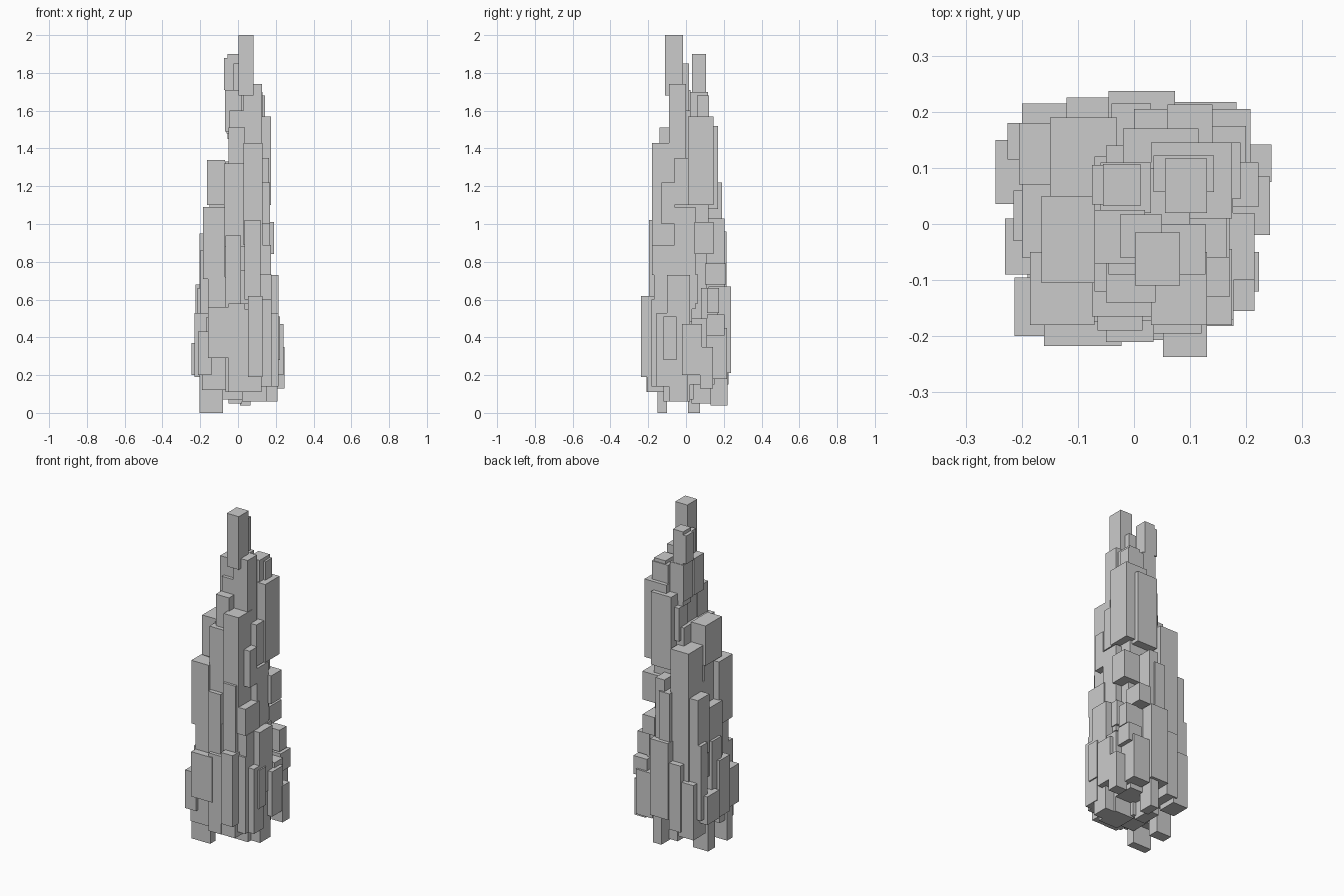
import bpy, bmesh, random
from mathutils import Vector


def blocks(name, specs):
    """One object made of separate boxes: x0, x1, y0, y1, z0, z1."""
    bm = bmesh.new()
    for x0, x1, y0, y1, z0, z1 in specs:
        lo, hi = Vector((x0, y0, z0)), Vector((x1, y1, z1))
        for v in bmesh.ops.create_cube(bm, size=1)["verts"]:
            v.co = (lo + hi) / 2 + v.co * (hi - lo)
    me = bpy.data.meshes.new(name)
    bm.to_mesh(me)
    bm.free()
    ob = bpy.data.objects.new(name, me)
    bpy.context.collection.objects.link(ob)
    return ob


# Stepped inner mass
blocks("core", [
    (-.16, .15, -.16, .15, .15, .50),
    (-.15, .13, -.14, .11, .45, 1.00),
    (-.07, .13, -.12, .12, .95, 1.33),
    (-.045, .10, -.09, .10, 1.30, 1.60),
])

# Pinnacles and the shafts that carry them
blocks("spire", [
    (.002, .082, -.11, -.015, 1.68, 2.00),
    (-.055, .012, .032, .107, 1.45, 1.90),
    (-.075, -.005, .035, .105, 1.71, 1.88),
    (-.025, .05, -.06, .017, 1.40, 1.85),
    (.03, .127, -.09, 0, 1.25, 1.74),
    (-.07, .02, -.07, .025, 1.49, 1.71),
    (-.06, .03, .02, .11, 1.48, 1.70),
    (.055, .13, .02, .117, 1.40, 1.70),
    (.035, .143, .057, .122, 1.45, 1.68),
])

# Upper tier
blocks("upper_tower", [
    (.03, .175, .01, .145, 1.10, 1.57),
    (-.02, .115, .08, .17, 1.08, 1.52),
    (-.05, .038, -.14, -.04, 1.08, 1.51),
    (-.05, .06, .05, .14, 1.25, 1.45),
    (.03, .13, -.18, -.05, .89, 1.43),
    (.08, .165, -.06, .06, 1.10, 1.35),
    (-.165, -.07, -.105, .05, 1.10, 1.34),
    (-.15, -.075, -.09, .04, .80, 1.15),
    (-.075, .04, -.165, -.06, .88, 1.32),
    (.10, .17, -.13, -.06, 1.00, 1.22),
    (-.15, -.03, .05, .19, .45, 1.22),
])

# Middle tier
blocks("middle_tower", [
    (-.185, -.07, -.18, -.05, .71, 1.09),
    (-.065, .015, -.19, -.09, .11, .94),
    (.035, .12, -.195, -.10, .60, 1.02),
    (.08, .19, .045, .145, .84, 1.01),
    (.06, .175, -.18, -.045, .73, .89),
    (.09, .17, -.06, .05, .55, 1.09),
    (-.205, -.12, .07, .18, .60, .95),
    (-.20, -.12, -.06, .07, .45, .86),
    (0, .06, .10, .205, .60, 1.03),
    (-.04, .03, .12, .215, .66, .96),
    (.08, .14, .08, .17, .45, .66),
    (.06, .14, .10, .213, .68, .79),
    (.12, .20, .11, .175, .53, .66),
    (.14, .215, -.10, .02, .35, .73),
    (.12, .177, -.17, -.09, .40, .73),
    (-.16, -.06, -.175, -.08, .56, .72),
])

# Lower front blocks
blocks("lower_front", [
    (.052, .13, -.237, -.10, .19, .62),
    (.03, .125, -.207, -.09, .11, .55),
    (-.16, -.022, -.217, -.10, .29, .56),
    (-.05, .035, -.21, -.08, .11, .58),
    (-.213, -.14, -.20, -.095, .20, .43),
    (.12, .177, -.182, -.08, .14, .60),
    (-.19, -.05, -.18, -.05, .12, .42),
    (-.205, -.08, -.15, -.10, 0, .30),
])

# Lower side blocks
blocks("lower_sides", [
    (.15, .242, -.02, .085, .20, .47),
    (.17, .245, .075, .142, .13, .35),
    (.13, .215, -.155, -.06, .14, .53),
    (.15, .223, -.12, -.05, .28, .51),
    (.11, .21, -.09, .01, .06, .40),
    (.14, .222, .03, .11, .33, .50),
    (-.23, -.14, -.09, .01, .19, .53),
    (-.247, -.15, .036, .15, .20, .37),
    (-.225, -.15, .115, .18, .23, .68),
    (-.215, -.14, -.03, .06, .33, .66),
    (-.20, -.10, .01, .075, 0, .25),
])

# Lower back blocks
blocks("lower_back", [
    (-.045, .073, .12, .237, .21, .67),
    (.073, .183, .10, .217, .18, .45),
    (.118, .208, .11, .205, .41, .52),
    (-.12, -.045, .12, .225, .15, .55),
    (-.20, -.10, .10, .215, .12, .45),
    (.01, .065, .13, .22, .04, .25),
    (-.05, .02, .03, .15, .05, .30),
    (.02, .15, -.12, .02, .06, .30),
    (-.08, .04, -.10, .04, .07, .30),
])

# Thin slabs that break up the faces of the core
random.seed(7)
slabs = []
for side in (-1, 1):
    for i in range(5):
        z0 = .18 + i * .1
        c, w, h = random.uniform(-.1, .1), random.uniform(.02, .04), random.uniform(.12, .22)
        d = random.uniform(.165, .185)
        a, b = sorted((side * .12, side * d))
        slabs.append((c - w, c + w, a, b, z0, z0 + h))
        slabs.append((a, b, c - w, c + w, z0, z0 + h))
blocks("face_slabs", slabs)
